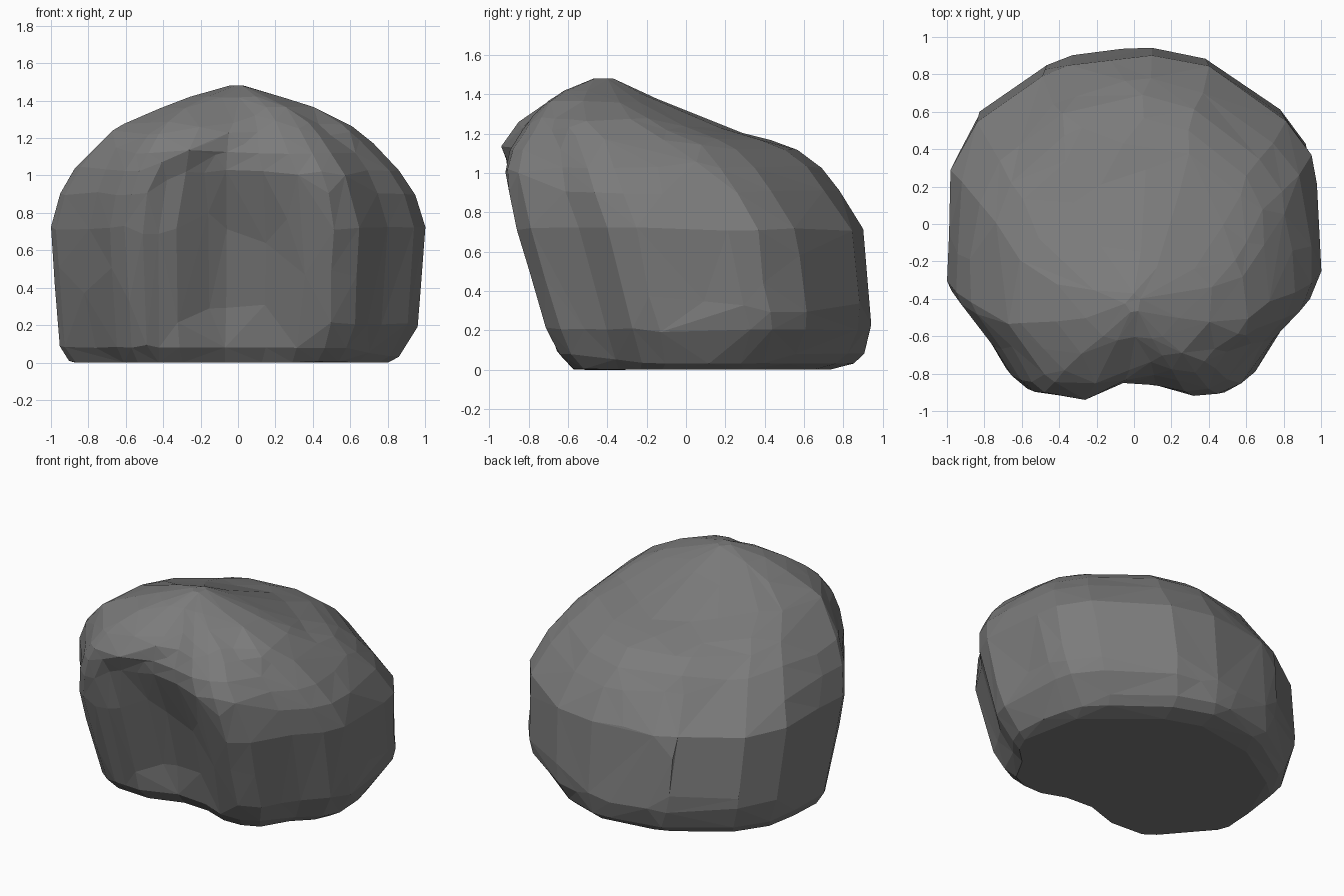
import bpy
import bmesh
from mathutils import Vector, noise

cube = bpy.data.objects.get("Cube")
if cube:
    bpy.data.objects.remove(cube, do_unlink=True)

STEPS = 3          # subdivisions between neighbouring profile points
HALF_DEPTH = 0.95  # half depth of the plan outline
LEDGE_DEPTH = 0.05
BOWL_DEPTH = 0.08
ROUGHNESS = 0.012

# Plan outline of the boulder, seen from above
OUTLINE = [
    (1, -.28), (.98, .23), (.95, .38), (.82, .58), (.4, .89), (.1, .95),
    (-.35, .9), (-.48, .85), (-.85, .57), (-.98, .3), (-1, -.33), (-.97, -.4),
    (-.8, -.63), (-.68, -.82), (-.6, -.89), (-.33, -.95), (-.07, -.87),
    (.15, -.87), (.36, -.93), (.52, -.91), (.65, -.84), (.8, -.58), (.94, -.43),
]

# Height, then the limits of the section: min x, max x, front y, back y
SECTIONS = [
    (0, -.89, .8, -.6, .74), (.03, -.92, .86, -.63, .86),
    (.08, -.95, .89, -.68, .92), (.2, -.97, .96, -.73, .95),
    (.4, -.98, .97, -.8, .93), (.72, -1, 1, -.89, .9),
    (.9, -.95, .95, -.93, .79), (1.03, -.88, .86, -.95, .69),
    (1.12, -.8, .77, -.95, .57), (1.17, -.75, .72, -.92, .45),
    (1.23, -.68, .65, -.88, .23), (1.28, -.6, .59, -.83, .1),
    (1.36, -.42, .43, -.72, -.1), (1.42, -.26, .23, -.62, -.24),
    (1.48, -.04, .04, -.47, -.37),
]


def refine(points, closed):
    """Insert evenly spaced points between the given ones."""
    points = [Vector(p) for p in points]
    ends = points[1:] + points[:1] if closed else points[1:]
    result = [a.lerp(b, i / STEPS)
              for a, b in zip(points, ends) for i in range(STEPS)]
    return result if closed else result + points[-1:]


def ramp(value, start, end):
    """Smooth step from 0 at start to 1 at end."""
    t = min(max((value - start) / (end - start), 0), 1)
    return t * t * (3 - 2 * t)


def front_hollow(x, z):
    """Inward depth of the front: a ledge under a rising brow, and a bowl."""
    brow = 1.25 + .4 * x
    ledge = ramp(x, -.5, -.38) * ramp(x, .2, -.2) * ramp(z, brow, brow - .12)
    bowl = ramp(x, -.45, 0) * ramp(x, .5, .1)
    bowl *= ramp(z, 1.1, .65) * (.4 + .6 * ramp(z, 0, .4))
    shoulder = ramp(abs(x + .3), .2, .6) * ramp(z, .95, 1.2) * ramp(z, 1.4, 1.25)
    ledge *= .4 + .6 * ramp(z, 0, .3)
    return LEDGE_DEPTH * (ledge + shoulder) + BOWL_DEPTH * bowl


def surface_point(plan, section):
    z, left, right, front, back = section
    depth = plan.y / HALF_DEPTH
    # Rear corners are rounder than the plan near the top and tucked in below
    corner = abs(plan.x) * max(depth, 0)
    tuck = (.2 if plan.x > 0 else .1) * ramp(z, .35, 0)
    rounding = 1 - corner * (tuck + .1 * ramp(z, .6, 1))
    x = plan.x * (right if plan.x > 0 else -left) * rounding
    y = (front + back) / 2 + depth * rounding * (back - front) / 2
    y += front_hollow(x, z) * ramp(depth, -.5, -.8)
    # Weathered unevenness, fading out at the ground and the peak
    point = Vector((x, y, z))
    fade = ramp(z, 0, .25) * ramp(z, 1.48, 1.3)
    return point + noise.noise_vector(point * 3.5) * ROUGHNESS * fade


# Boulder: stacked sections, bridged and closed at both ends
bm = bmesh.new()
plan_points = refine(OUTLINE, True)
rings = [[bm.verts.new(surface_point(p, s)) for p in plan_points]
         for s in refine(SECTIONS, False)]
count = len(plan_points)
for low, high in zip(rings, rings[1:]):
    for i in range(count):
        j = (i + 1) % count
        bm.faces.new((low[i], low[j], high[j], high[i]))
bm.faces.new(rings[0][::-1])
bm.faces.new(rings[-1])
bmesh.ops.triangulate(bm, faces=bm.faces[:])
bmesh.ops.recalc_face_normals(bm, faces=bm.faces[:])

mesh = bpy.data.meshes.new("boulder")
bm.to_mesh(mesh)
bm.free()
boulder = bpy.data.objects.new("boulder", mesh)
bpy.context.collection.objects.link(boulder)

# Irregular chipped facets
facets = boulder.modifiers.new("facets", 'DECIMATE')
facets.ratio = .085

# Stone colour
stone = bpy.data.materials.new("grey stone")
stone.use_nodes = True
colour = (.2, .2, .2, 1)
stone.diffuse_color = colour
stone.node_tree.nodes["Principled BSDF"].inputs["Base Color"].default_value = colour
mesh.materials.append(stone)
